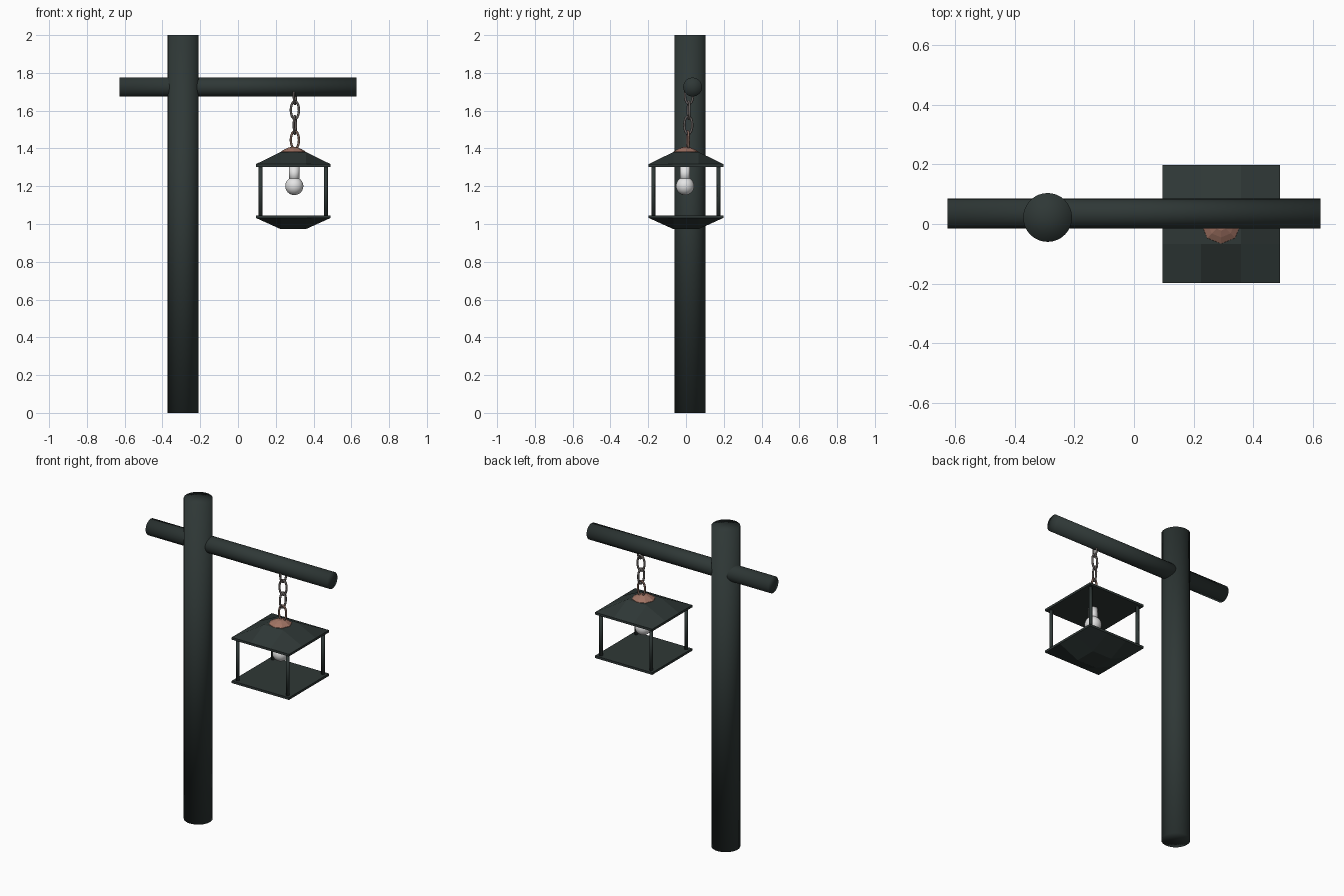
import bpy, bmesh, math
from mathutils import Matrix, Vector

if "Cube" in bpy.data.objects:
    bpy.data.objects.remove(bpy.data.objects["Cube"])


def material(name, rgb):
    m = bpy.data.materials.new(name)
    m.diffuse_color = (*rgb, 1)
    m.use_nodes = True
    m.node_tree.nodes["Principled BSDF"].inputs["Base Color"].default_value = m.diffuse_color
    return m


IRON = material("dark green iron", (0.028, 0.039, 0.037))
COPPER = material("copper", (0.35, 0.17, 0.125))
STEEL = material("chain steel", (0.13, 0.115, 0.11))
RUST = material("rusty chain", (0.2, 0.12, 0.095))
GLASS = material("white bulb", (0.78, 0.78, 0.78))

LX = 0.2925  # lantern centre in x


def finish(name, bm, mat, smooth=False):
    bmesh.ops.recalc_face_normals(bm, faces=bm.faces[:])
    me = bpy.data.meshes.new(name)
    bm.to_mesh(me)
    bm.free()
    me.materials.append(mat)
    for p in me.polygons:
        p.use_smooth = smooth
    ob = bpy.data.objects.new(name, me)
    bpy.context.collection.objects.link(ob)
    return ob


def rod(name, a, b, r, mat, sides=32):
    """Cylinder between two points, caps shaded as fans."""
    a, b = Vector(a), Vector(b)
    bm = bmesh.new()
    turn = (b - a).to_track_quat('Z', 'Y').to_matrix().to_4x4()
    bmesh.ops.create_cone(bm, cap_ends=True, cap_tris=True, segments=sides,
                          radius1=r, radius2=r, depth=(b - a).length,
                          matrix=Matrix.Translation((a + b) / 2) @ turn)
    return finish(name, bm, mat, True)


def lathe(name, profile, centre, mat, sides, smooth):
    """Revolve (radius, z) points about a vertical axis."""
    bm = bmesh.new()
    vs = [bm.verts.new((r, 0, z)) for r, z in profile]
    es = [bm.edges.new(p) for p in zip(vs, vs[1:])]
    bmesh.ops.spin(bm, geom=vs + es, cent=(0, 0, 0), axis=(0, 0, 1),
                   angle=math.tau, steps=sides)
    bmesh.ops.remove_doubles(bm, verts=bm.verts[:], dist=1e-5)
    bmesh.ops.translate(bm, verts=bm.verts[:], vec=(*centre, 0))
    return finish(name, bm, mat, smooth)


def lantern_plate(name, z_flat, z_rim, z_peak):
    """Square plate whose outer face is a 3x3 grid with a raised middle."""
    bm = bmesh.new()
    steps = (-0.1975, -0.067, 0.067, 0.1975)
    grid = [[bm.verts.new((LX + x, y, z_peak if abs(x) < 0.1 and abs(y) < 0.1 else z_rim))
             for x in steps] for y in steps]
    for j in range(3):
        for i in range(3):
            bm.faces.new((grid[j][i], grid[j][i + 1], grid[j + 1][i + 1], grid[j + 1][i]))
    rim = [e for e in bm.edges if e.is_boundary]
    ext = bmesh.ops.extrude_edge_only(bm, edges=rim)['geom']
    for v in ext:
        if isinstance(v, bmesh.types.BMVert):
            v.co.z = z_flat
    bmesh.ops.holes_fill(bm, edges=[e for e in bm.edges if e.is_boundary], sides=0)
    return finish(name, bm, IRON)


def chain_link(name, centre, turned, mat):
    """Oval ring standing upright; turned links face sideways."""
    bm = bmesh.new()
    n, k, half_w, half_h, r = 20, 8, 0.022, 0.047, 0.0062
    rings = []
    for i in range(n):
        t = math.tau * i / n
        out = Vector((math.cos(t) / half_w, 0, math.sin(t) / half_h)).normalized()
        mid = Vector((half_w * math.cos(t), 0, half_h * math.sin(t)))
        rings.append([bm.verts.new(mid + r * (out * math.cos(s) + Vector((0, math.sin(s), 0))))
                      for s in (math.tau * j / k for j in range(k))])
    for i in range(n):
        for j in range(k):
            a, b = rings[i], rings[(i + 1) % n]
            bm.faces.new((a[j], b[j], b[(j + 1) % k], a[(j + 1) % k]))
    spin = math.radians(75 if turned else 12)
    bm.transform(Matrix.Translation(centre) @ Matrix.Rotation(spin, 4, 'Z'))
    return finish(name, bm, mat, True)


# Post and cross beam
rod("post", (-0.29, 0.022, 0), (-0.29, 0.022, 2), 0.082, IRON)
rod("cross_beam", (-0.627, 0.035, 1.725), (0.627, 0.035, 1.725), 0.05, IRON)

# Lantern roof, base and corner bars
lantern_plate("lantern_roof", 1.303, 1.317, 1.381)
lantern_plate("lantern_base", 1.046, 1.032, 0.973)
for sx in (-1, 1):
    for sy in (-1, 1):
        x, y = LX + sx * 0.173, sy * 0.173
        rod("corner_bar", (x, y, 1.04), (x, y, 1.31), 0.0105, IRON, 12)

# Copper cap on the roof
lathe("roof_cap", [(0, 1.375), (0.068, 1.375), (0.066, 1.383), (0.045, 1.396),
                   (0.022, 1.406), (0, 1.408)], (LX, 0), COPPER, 8, False)

# Bulb with its neck
neck = 0.027
start = math.asin(neck / 0.048)
ball = [(0.048 * math.sin(t), 1.201 + 0.048 * math.cos(t))
        for t in (start + (math.pi - start) * i / 12 for i in range(12))]
lathe("bulb", ball + [(0, 1.153)], (0.298, -0.005), GLASS, 24, True)
rod("bulb_neck", (0.298, -0.005, 1.225), (0.298, -0.005, 1.306), neck, GLASS, 24)

# Chain from beam to cap
for i in range(4):
    chain_link("chain_link", (0.301, 0.016 - 0.002 * i, 1.682 - 0.079 * i),
               i % 2 == 0, RUST if i == 3 else STEEL)
